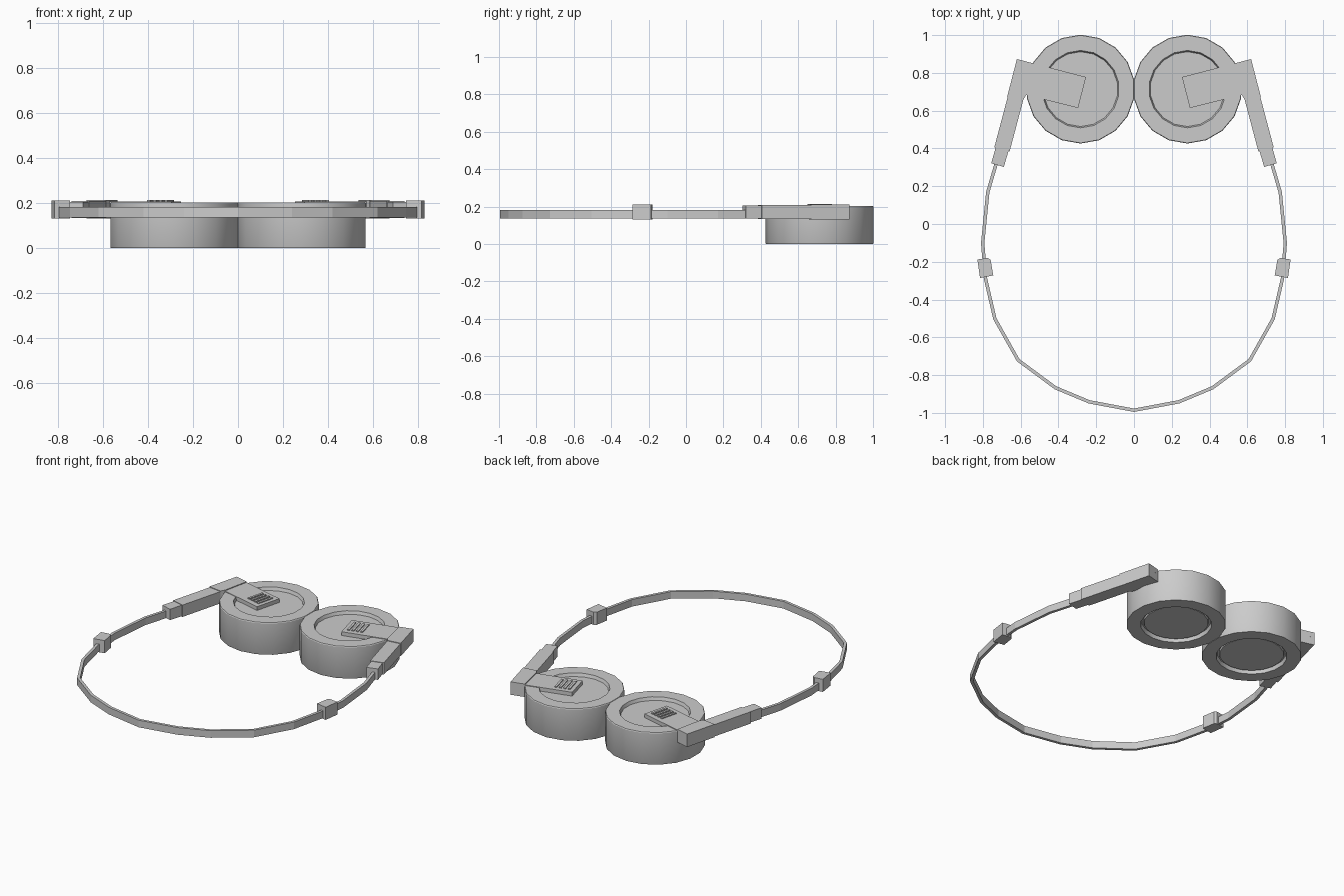
import bpy, bmesh, math
from mathutils import Vector

if "Cube" in bpy.data.objects:
    bpy.data.objects.remove(bpy.data.objects["Cube"])


def finish(name, bm, mirror=True, smooth=False):
    bmesh.ops.recalc_face_normals(bm, faces=bm.faces)
    me = bpy.data.meshes.new(name)
    bm.to_mesh(me)
    bm.free()
    ob = bpy.data.objects.new(name, me)
    bpy.context.collection.objects.link(ob)
    if mirror:
        m = ob.modifiers.new("mirror", 'MIRROR')
        m.use_mirror_merge = False
    if smooth:
        bpy.ops.object.select_all(action='DESELECT')
        bpy.context.view_layer.objects.active = ob
        ob.select_set(True)
        bpy.ops.object.shade_smooth_by_angle(angle=math.radians(30))
    return ob


def prism(bm, pts, z0, z1):
    lo = [bm.verts.new((x, y, z0)) for x, y in pts]
    hi = [bm.verts.new((x, y, z1)) for x, y in pts]
    bm.faces.new(lo)
    bm.faces.new(hi)
    for i in range(len(pts)):
        j = (i + 1) % len(pts)
        bm.faces.new((lo[i], lo[j], hi[j], hi[i]))


def lathe(bm, profile, cx, cy, n):
    rings = []
    for r, z in profile:
        rings.append([bm.verts.new((cx + r * math.cos(math.tau * (i + .5) / n),
                                    cy + r * math.sin(math.tau * (i + .5) / n), z))
                      for i in range(n)])
    for a, b in zip(rings, rings[1:]):
        for i in range(n):
            j = (i + 1) % n
            bm.faces.new((a[i], a[j], b[j], b[i]))
    bm.faces.new(rings[0])
    bm.faces.new(rings[-1])


def strip(p, q, w):
    """Rectangle of width w along the line p to q."""
    p, q = Vector(p), Vector(q)
    d = (q - p).normalized()
    s = Vector((-d.y, d.x)) * w / 2
    return [tuple(v) for v in (p - s, q - s, q + s, p + s)]


# Ear cups: recessed outer face, grooved speaker panel underneath
bm = bmesh.new()
lathe(bm, [(.185, .012), (.188, .025), (.2, .025), (.205, 0), (.286, 0), (.288, .004),
           (.288, .198), (.285, .203), (.205, .203), (.198, .183)], .283, .714, 18)
finish("ear_cup", bm, smooth=True)

# Hinge corner block with the flat arm reaching over the cup
bm = bmesh.new()
prism(bm, [(.62, .873), (.535, .851), (.571, .683), (.585, .66), (.672, .672)], .13, .212)
finish("hinge_block", bm)
bm = bmesh.new()
prism(bm, [(.60, .868), (.254, .778), (.296, .614), (.575, .684)], .178, .207)
finish("hinge_arm", bm)

# Grip ribs near the end of the arm
bm = bmesh.new()
along = Vector((.97, .25))
across = Vector((-.25, .97))
for k in range(4):
    c = Vector((.305, .704)) + along * (.027 * k)
    prism(bm, strip(c - across * .055, c + across * .055, .014), .206, .213)
finish("grip_ribs", bm)

# Slider sleeve and its narrower end
bm = bmesh.new()
prism(bm, strip((.618, .70), (.699, .395), .084), .133, .208)
prism(bm, strip((.697, .40), (.7225, .312), .070), .136, .205)
finish("slider", bm)

# Headband: flat strip swept along the half outline and its reflection
half = [(0, -.995), (.24, -.95), (.42, -.875), (.62, -.727), (.745, -.505), (.795, -.29),
        (.81, -.10), (.783, .17), (.727, .36)]
path = [Vector((-x, y)) for x, y in half[:0:-1]] + [Vector(p) for p in half]
bm = bmesh.new()
rings = []
for i, p in enumerate(path):
    d = (path[min(i + 1, len(path) - 1)] - path[max(i - 1, 0)]).normalized()
    q = p + Vector((-d.y, d.x)) * .018
    rings.append([bm.verts.new((v.x, v.y, z)) for v, z in
                  ((p, .136), (q, .136), (q, .181), (p, .181))])
for a, b in zip(rings, rings[1:]):
    for i in range(4):
        j = (i + 1) % 4
        bm.faces.new((a[i], a[j], b[j], b[i]))
bm.faces.new(rings[0])
bm.faces.new(rings[-1])
finish("headband", bm, mirror=False)

# Band clips with chamfered upper corners
bm = bmesh.new()
prism(bm, [(.745, -.272), (.815, -.286), (.829, -.188), (.775, -.18), (.759, -.19)], .13, .21)
finish("band_clip", bm)
